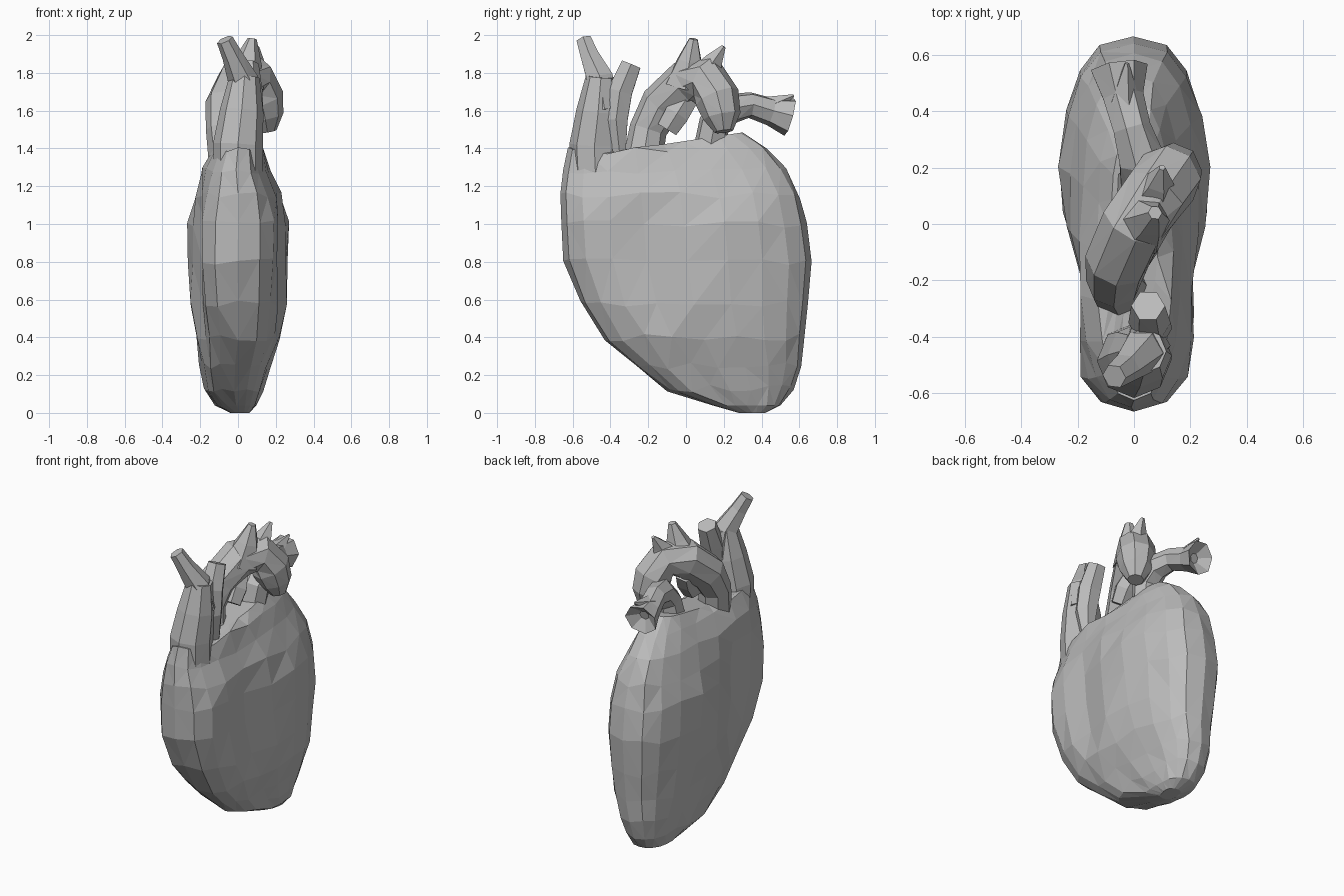
import bpy, bmesh, math, random
from mathutils import Vector

random.seed(4)
cube = bpy.data.objects.get("Cube")
if cube:
    bpy.data.objects.remove(cube)

grey = bpy.data.materials.new("matte grey")
grey.use_nodes = True
colour = (0.5, 0.5, 0.5, 1)
grey.diffuse_color = colour
grey.node_tree.nodes["Principled BSDF"].inputs["Base Color"].default_value = colour


def loft(name, rings):
    """Skin a list of equal-sized vertex rings, cap both ends, flat facets."""
    bm = bmesh.new()
    loops = [[bm.verts.new(p) for p in ring] for ring in rings]
    n = len(loops[0])
    for low, high in zip(loops, loops[1:]):
        for i in range(n):
            j = (i + 1) % n
            bm.faces.new((low[i], low[j], high[j], high[i]))
    bm.faces.new(loops[0][::-1])
    bm.faces.new(loops[-1])
    bmesh.ops.triangulate(bm, faces=bm.faces)
    bmesh.ops.recalc_face_normals(bm, faces=bm.faces)
    mesh = bpy.data.meshes.new(name)
    bm.to_mesh(mesh)
    bm.free()
    mesh.materials.append(grey)
    obj = bpy.data.objects.new(name, mesh)
    bpy.context.collection.objects.link(obj)
    return obj


def tube(name, path, sides=7, hollow=0):
    """Faceted vessel through points (x, y, z, radius), optionally with a sunken end."""
    pts = [Vector(p[:3]) for p in path]
    side = Vector((1, 0, 0))
    rings = []
    for k, p in enumerate(pts):
        along = (pts[min(k + 1, len(pts) - 1)] - pts[max(k - 1, 0)]).normalized()
        side = (side - along * side.dot(along)).normalized()
        other = along.cross(side)
        r = path[k][3]
        rings.append([p + (side * math.cos(a) + other * math.sin(a)) * r
                      for a in (math.tau * i / sides for i in range(sides))])
    if hollow:
        rings.append([pts[-1].lerp(v, 0.3) - along * hollow for v in rings[-1]])
    return loft(name, rings)


# Heart body: height, front edge, back edge, half width, sideways shift
sections = [
    (0.00, 0.28, 0.42, 0.05, 0.01),
    (0.04, 0.14, 0.50, 0.11, -0.01),
    (0.13, -0.10, 0.57, 0.155, -0.02),
    (0.25, -0.27, 0.61, 0.19, -0.015),
    (0.40, -0.43, 0.625, 0.225, 0.0),
    (0.58, -0.56, 0.645, 0.255, 0.0),
    (0.80, -0.65, 0.665, 0.277, -0.003),
    (1.00, -0.66, 0.64, 0.277, 0.0),
    (1.15, -0.665, 0.605, 0.235, 0.0),
    (1.28, -0.65, 0.53, 0.18, -0.01),
    (1.39, -0.625, 0.43, 0.135, 0.0),
    (1.44, -0.33, 0.30, 0.085, 0.0),
]


def body_ring(z, front, back, half, shift, n=20):
    ring = []
    for i in range(n):
        a = math.tau * i / n
        c, s = math.cos(a), math.sin(a)
        y = (front + back) / 2 + (back - front) / 2 * math.copysign(abs(c) ** 0.95, c)
        # The front lobe is slimmer, bulging more on one side, with a waist behind it
        ramp = min(1, max(0, (y + 0.22) / 0.4))
        lobe = 0.212 if s > 0 else 0.188
        waist = 0.016 * math.exp(-((y + 0.2) / 0.1) ** 2)
        limit = lobe + (0.28 - lobe) * ramp - waist
        x = math.copysign(min(half * abs(s) ** 0.72, limit), s)
        lift = 0.15 * y if z > 1.42 else 0
        wobble = 0.02 * (0.1 < z < 1.4)
        ring.append((x + shift + random.uniform(-1, 1) * 0.006 * abs(s), y,
                     z + lift + random.uniform(-1, 1) * wobble))
    return ring


loft("heart_body", [body_ring(*s) for s in sections])

# Front vein trunk with its two branches
tube("front_vein_trunk", [(0, -0.45, 1.0, 0.09), (0, -0.48, 1.28, 0.13),
                          (0, -0.485, 1.42, 0.132), (0.02, -0.465, 1.6, 0.115),
                          (0.035, -0.45, 1.78, 0.08)], 8)
tube("front_vein_upper_branch", [(0.04, -0.43, 1.6, 0.09), (0.025, -0.455, 1.77, 0.08),
                                 (-0.03, -0.51, 1.89, 0.055), (-0.07, -0.54, 1.975, 0.045)], 6)
tube("front_vein_rear_branch", [(0.07, -0.35, 1.36, 0.035), (0.065, -0.37, 1.55, 0.07),
                                (0.055, -0.35, 1.7, 0.075), (0.05, -0.29, 1.845, 0.06)], 6)

# Main artery arching diagonally over the top, with pointed stubs
tube("artery_arch", [(-0.05, -0.23, 1.33, 0.105), (-0.07, -0.2, 1.5, 0.1),
                     (-0.06, -0.13, 1.63, 0.115), (0.0, 0.0, 1.75, 0.12),
                     (0.08, 0.11, 1.77, 0.118), (0.122, 0.165, 1.67, 0.12),
                     (0.142, 0.19, 1.57, 0.1), (0.155, 0.2, 1.49, 0.05)], 8)
tube("arch_tall_stub", [(0.02, 0.0, 1.74, 0.12), (0.055, 0.02, 1.87, 0.07),
                        (0.075, 0.04, 1.98, 0.025)], 6)
tube("arch_rear_stub", [(0.07, 0.1, 1.78, 0.09), (0.09, 0.15, 1.87, 0.05),
                        (0.1, 0.2, 1.94, 0.012)], 5)

# Rear artery curving backward to a flared hollow end
tube("rear_artery", [(0.01, 0.12, 1.36, 0.09), (0.03, 0.15, 1.53, 0.085),
                     (0.025, 0.23, 1.61, 0.085), (-0.01, 0.34, 1.63, 0.07),
                     (-0.04, 0.45, 1.595, 0.075), (-0.055, 0.55, 1.567, 0.105)], 7, 0.05)
tube("rear_artery_tip", [(-0.035, 0.44, 1.625, 0.055), (-0.025, 0.57, 1.68, 0.008)], 5)
tube("side_branch", [(0.0, 0.0, 1.66, 0.07), (0.02, -0.05, 1.58, 0.075),
                     (0.02, -0.1, 1.5, 0.065)], 6)
